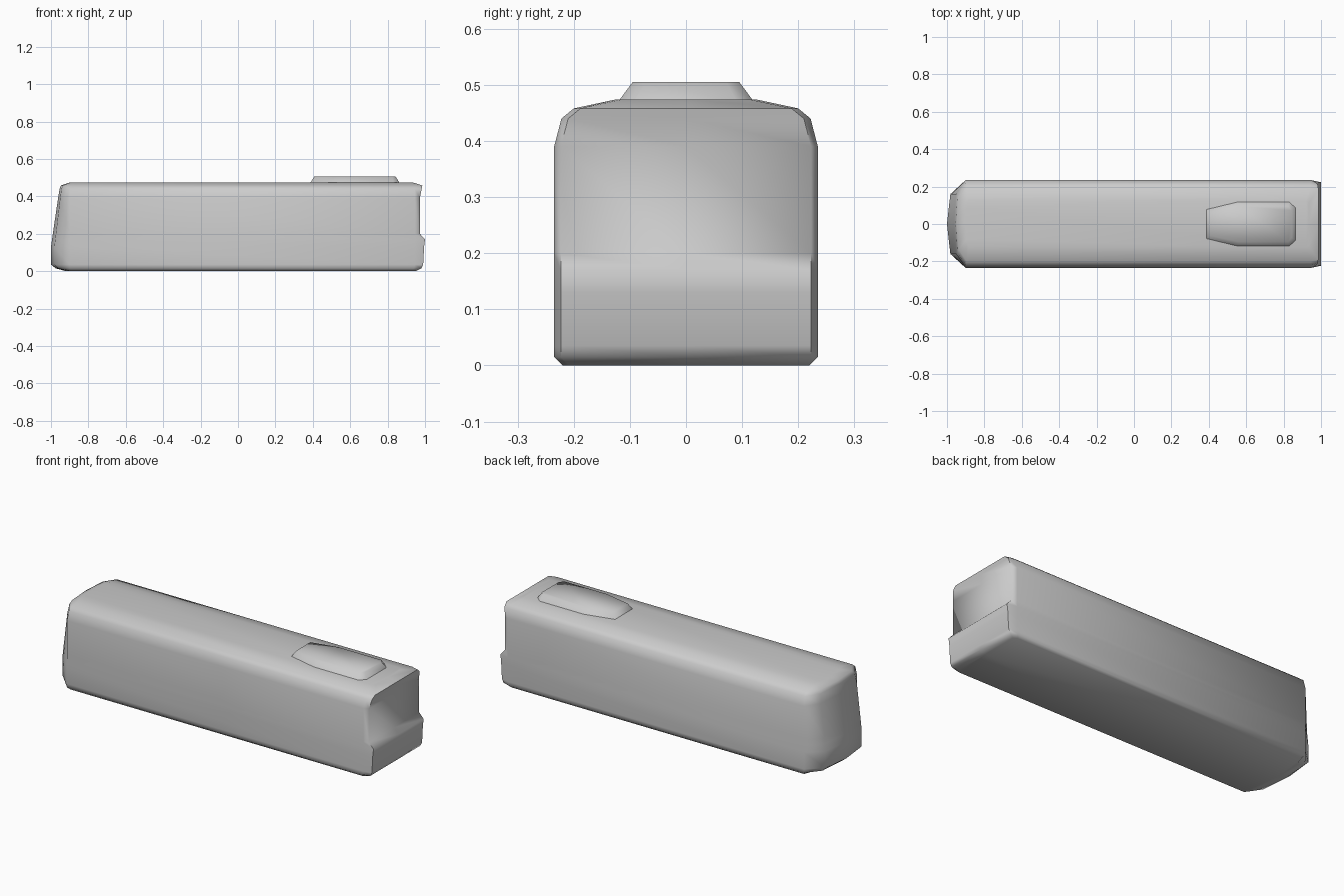
import bpy, bmesh, math

if "Cube" in bpy.data.objects:
    bpy.data.objects.remove(bpy.data.objects["Cube"])


def loft(name, rings, angle):
    """Skin equal-length rings of points, cap both ends, shade smooth."""
    bm = bmesh.new()
    loops = [[bm.verts.new(p) for p in ring] for ring in rings]
    n = len(loops[0])
    for a, b in zip(loops, loops[1:]):
        for i in range(n):
            j = (i + 1) % n
            bm.faces.new((a[i], a[j], b[j], b[i]))
    bm.faces.new(loops[0][::-1])
    bm.faces.new(loops[-1])
    bmesh.ops.recalc_face_normals(bm, faces=bm.faces[:])
    mesh = bpy.data.meshes.new(name)
    bm.to_mesh(mesh)
    bm.free()
    obj = bpy.data.objects.new(name, mesh)
    bpy.context.collection.objects.link(obj)
    bpy.context.view_layer.objects.active = obj
    obj.select_set(True)
    bpy.ops.object.shade_smooth_by_angle(angle=math.radians(angle))
    obj.select_set(False)
    return obj


def mirrored(half, z):
    """Close a half outline (y >= 0) across the y = 0 plane at height z."""
    other = [(x, -y) for x, y in reversed(half) if y > 0]
    return [(x, y, z) for x, y in half + other]


# Bus body: height, half width, nose x, nose shoulder x, tail shoulder x, tail x
levels = [
    (0.000, 0.220, -0.920, -0.890, 0.930, 0.950),
    (0.015, 0.235, -0.975, -0.900, 0.940, 0.980),
    (0.035, 0.235, -1.000, -0.900, 0.945, 0.990),
    (0.130, 0.235, -1.000, -0.900, 0.945, 0.995),
    (0.170, 0.235, -0.994, -0.900, 0.945, 1.000),
    (0.200, 0.235, -0.990, -0.900, 0.945, 0.972),
    (0.390, 0.235, -0.962, -0.900, 0.945, 0.972),
    (0.440, 0.222, -0.954, -0.898, 0.945, 0.982),
    (0.458, 0.200, -0.947, -0.895, 0.945, 0.986),
    (0.474, 0.125, -0.900, -0.885, 0.920, 0.935),
]
rings = []
for z, w, nose, ns, ts, tail in levels:
    half = [(nose, 0), (nose + (ns - nose) * 0.18, w * 0.68), (ns, w),
            (ts, w), (tail, w - 0.012), (tail, 0)]
    rings.append(mirrored(half, z))
loft("bus_body", rings, 70)

# Roof air conditioning unit
base = [(0.385, 0.08), (0.555, 0.121), (0.83, 0.121), (0.865, 0.09)]
top = [(0.407, 0.062), (0.56, 0.095), (0.825, 0.095), (0.843, 0.072)]
loft("roof_unit", [mirrored(base, 0.470), mirrored(top, 0.505)], 70)
